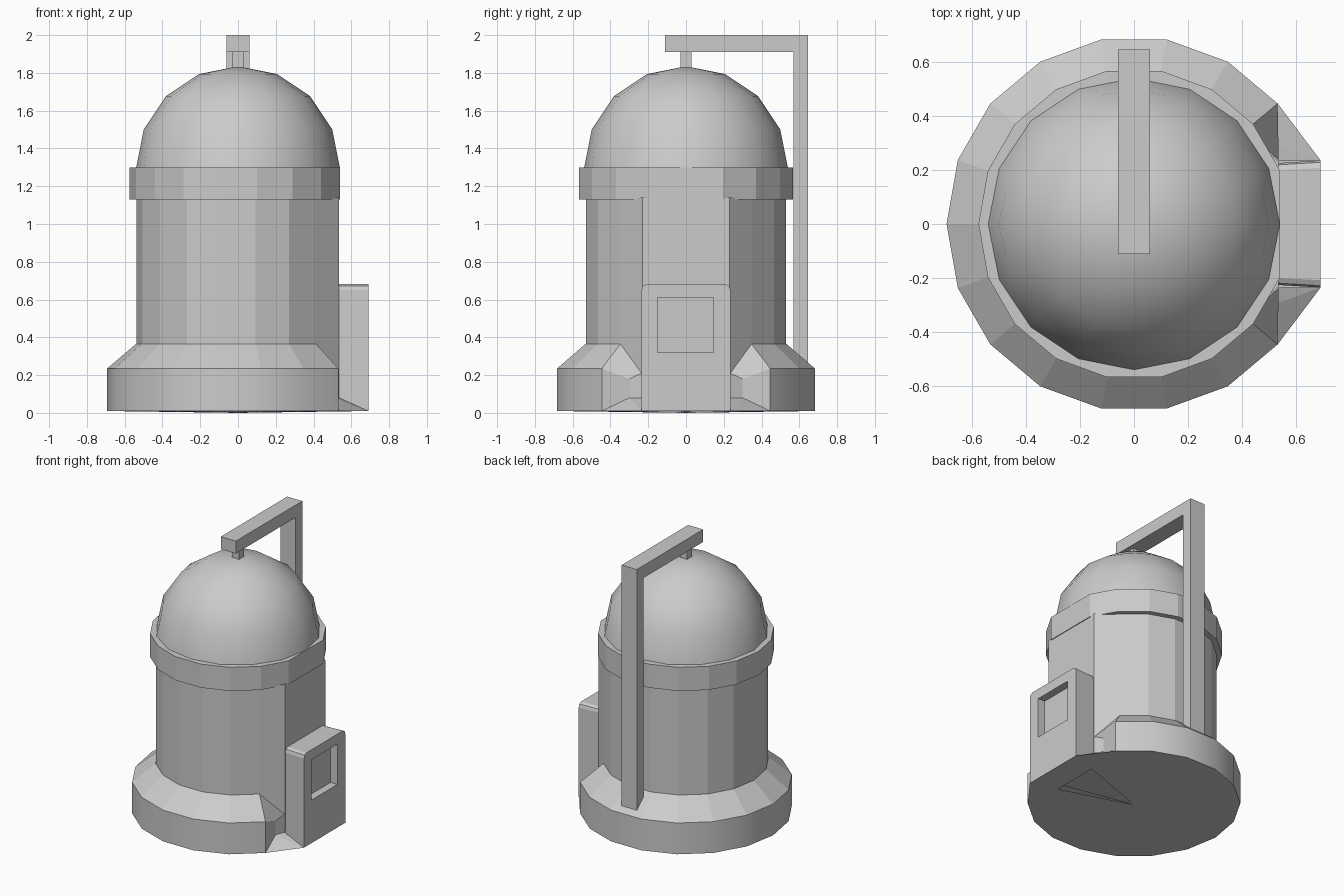
import bpy, bmesh
from math import cos, sin, radians

if "Cube" in bpy.data.objects:
    bpy.data.objects.remove(bpy.data.objects["Cube"])


def finish(name, bm):
    bmesh.ops.recalc_face_normals(bm, faces=bm.faces)
    me = bpy.data.meshes.new(name)
    bm.to_mesh(me)
    bm.free()
    ob = bpy.data.objects.new(name, me)
    bpy.context.collection.objects.link(ob)
    return ob


def prism(name, lower, upper):
    bm = bmesh.new()
    a = [bm.verts.new(p) for p in lower]
    b = [bm.verts.new(p) for p in upper]
    n = len(a)
    for i in range(n):
        j = (i + 1) % n
        bm.faces.new((a[i], a[j], b[j], b[i]))
    bm.faces.new(a)
    bm.faces.new(b)
    return finish(name, bm)


def box(name, x0, x1, y0, y1, z0, z1):
    p = [(x0, y0), (x1, y0), (x1, y1), (x0, y1)]
    return prism(name, [(x, y, z0) for x, y in p], [(x, y, z1) for x, y in p])


def arc(r, z, start, stop):
    return [(r * cos(radians(a)), r * sin(radians(a)), z)
            for a in range(start, stop + 1, 20)]


# Flared base: 18-sided skirt, open at the +x side for the hatch
bm = bmesh.new()
rings = [[bm.verts.new(p) for p in arc(r, z, 40, 320)]
         for r, z in ((0.693, 0.01), (0.693, 0.235), (0.54, 0.365))]
for k in range(2):
    for i in range(14):
        f = bm.faces.new((rings[k][i], rings[k][i + 1], rings[k + 1][i + 1], rings[k + 1][i]))
        f.smooth = k == 0
mid = bm.verts.new((0, 0, 0))
for i in range(14):
    bm.faces.new((rings[0][i + 1], rings[0][i], mid))

# Notches where the skirt meets the hatch, on both sides
inner = []
for s, idx in ((1, 0), (-1, -1)):
    a0, a1, a2 = (ring[idx] for ring in rings)
    b0, b1, c0, c1, d = [bm.verts.new((x, s * y, z)) for x, y, z in (
        (0.51, 0.30, 0.08), (0.51, 0.30, 0.18),
        (0.535, 0.235, 0.08), (0.535, 0.235, 0.21), (0.69, 0.235, 0.01))]
    for f in ((a0, a1, b1, b0), (a1, a2, c1, b1), (b0, b1, c1, c0),
              (a0, b0, d), (b0, c0, d), (a0, d, mid)):
        bm.faces.new(f)
    inner.append((c0, d))
bm.faces.new((mid, inner[0][0], inner[1][0]))
finish("base_skirt", bm)

# Body: 18-sided drum with a wider flat panel on the hatch side
outline = [(0.535, 0.23)] + [p[:2] for p in arc(0.538, 0, 40, 320)] + [(0.535, -0.23)]
prism("body_drum", [(x, y, 0.09) for x, y in outline], [(x, y, 1.14) for x, y in outline])

# Collar under the dome
prism("collar", arc(0.575, 1.13, 20, 340), arc(0.575, 1.30, 20, 340))

# Smooth dome
bm = bmesh.new()
bmesh.ops.create_uvsphere(bm, u_segments=16, v_segments=8, radius=0.54)
bmesh.ops.delete(bm, geom=[v for v in bm.verts if v.co.z < -0.01], context='VERTS')
bmesh.ops.translate(bm, vec=(0, 0, 1.295), verts=bm.verts)
for f in bm.faces:
    f.smooth = True
finish("dome", bm)

# Overhead arm and peg
prof = [(0.57, 0.25), (0.645, 0.25), (0.645, 2.0), (-0.11, 2.0), (-0.11, 1.91), (0.57, 1.91)]
prism("arm", [(-0.06, y, z) for y, z in prof], [(0.06, y, z) for y, z in prof])
box("dome_peg", -0.028, 0.028, -0.028, 0.028, 1.80, 1.92)

# Hatch block with clipped top corners and a recessed window
hp = [(-0.235, 0.01), (0.235, 0.01), (0.235, 0.65), (0.228, 0.672), (0.208, 0.682),
      (-0.208, 0.682), (-0.228, 0.672), (-0.235, 0.65)]
bm = bmesh.new()
back = [bm.verts.new((0.50, y * 0.95, z)) for y, z in hp]
front = [bm.verts.new((0.69, y, z)) for y, z in hp]
for i in range(8):
    j = (i + 1) % 8
    bm.faces.new((back[i], back[j], front[j], front[i]))
bm.faces.new(back)
win = [(-0.15, 0.32), (0.145, 0.32), (0.145, 0.61), (-0.15, 0.61)]
rim = [bm.verts.new((0.69, y, z)) for y, z in win]
deep = [bm.verts.new((0.635, y, z)) for y, z in win]
for i in range(4):
    j = (i + 1) % 4
    bm.faces.new((rim[i], rim[j], deep[j], deep[i]))
bm.faces.new(deep)
for f in ((front[0], front[1], rim[1], rim[0]),
          (front[1], front[2], front[3], front[4], rim[2], rim[1]),
          (front[4], front[5], rim[3], rim[2]),
          (front[5], front[6], front[7], front[0], rim[0], rim[3])):
    bm.faces.new(f)
finish("hatch", bm)
